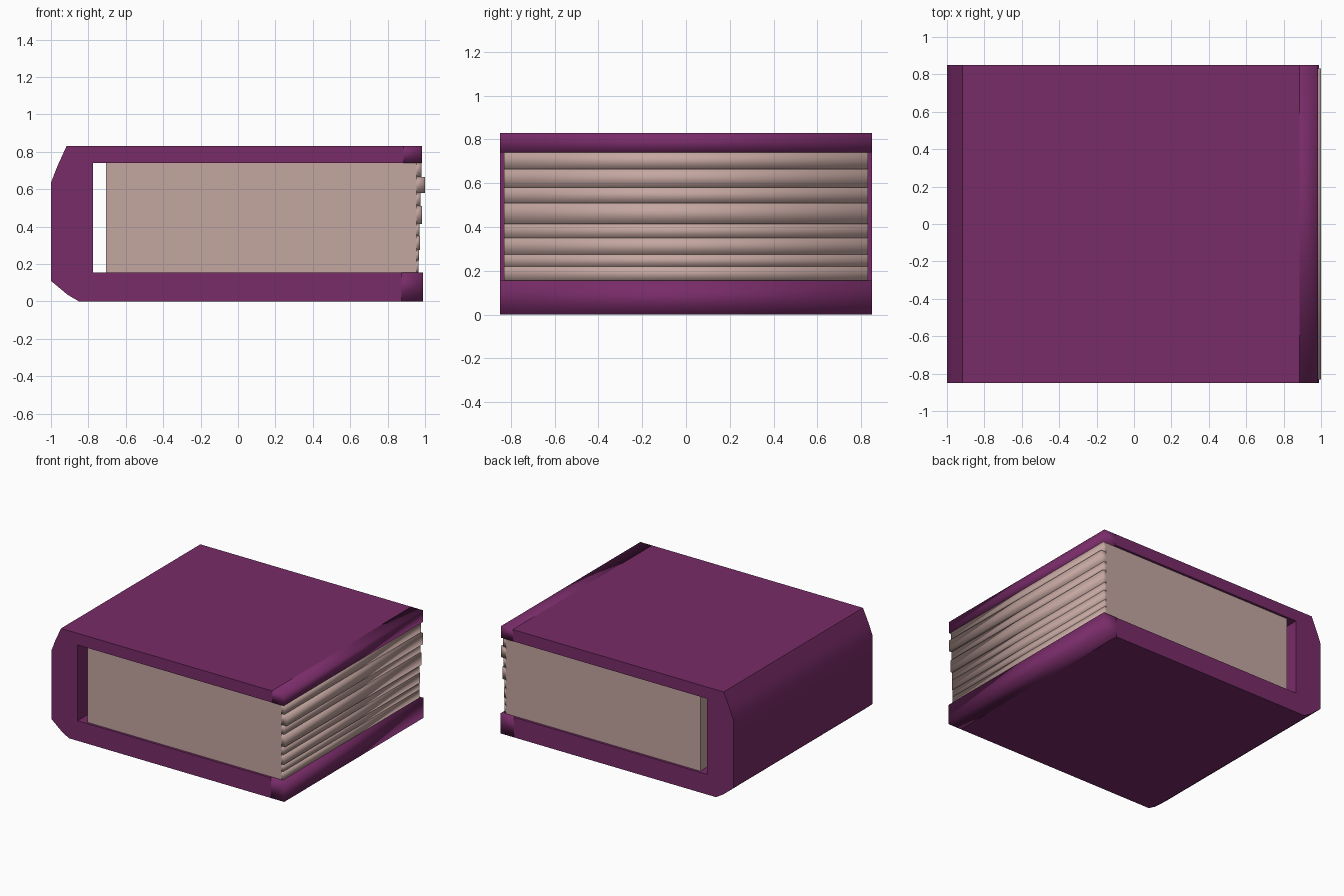
import bpy, bmesh, math

if "Cube" in bpy.data.objects:
    bpy.data.objects.remove(bpy.data.objects["Cube"])


def material(name, color):
    m = bpy.data.materials.new(name)
    m.diffuse_color = (*color, 1)
    m.use_nodes = True
    m.node_tree.nodes["Principled BSDF"].inputs["Base Color"].default_value = m.diffuse_color
    return m


PURPLE = material("cover_purple", (0.19, 0.025, 0.14))
PAPER = material("page_paper", (0.55, 0.38, 0.35))


def finish(name, bm, mat):
    bmesh.ops.recalc_face_normals(bm, faces=bm.faces)
    me = bpy.data.meshes.new(name)
    bm.to_mesh(me)
    bm.free()
    me.materials.append(mat)
    ob = bpy.data.objects.new(name, me)
    bpy.context.collection.objects.link(ob)
    return ob


def extrude_profile(name, pts, half_y, mat):
    """Extrude an x/z outline symmetrically along y."""
    bm = bmesh.new()
    face = bm.faces.new([bm.verts.new((x, -half_y, z)) for x, z in pts])
    ext = bmesh.ops.extrude_face_region(bm, geom=[face])["geom"]
    verts = [v for v in ext if isinstance(v, bmesh.types.BMVert)]
    bmesh.ops.translate(bm, verts=verts, vec=(0, 2 * half_y, 0))
    return finish(name, bm, mat)


def soft_strip(name, x0, x1, z0, z1, half_y, mat):
    """Fully smooth-shaded box, open on the side joining its neighbour."""
    ob = extrude_profile(name, [(x0, z0), (x1, z0), (x1, z1), (x0, z1)], half_y, mat)
    bm = bmesh.new()
    bm.from_mesh(ob.data)
    inner = [f for f in bm.faces if all(abs(v.co.x - x0) < 1e-5 for v in f.verts)]
    bmesh.ops.delete(bm, geom=inner, context='FACES_ONLY')
    for f in bm.faces:
        f.smooth = True
    bm.to_mesh(ob.data)
    bm.free()
    return ob


# Wraparound cover with faceted, rounded spine
cover = extrude_profile("cover", [
    (0.885, 0.83), (-0.917, 0.83), (-0.967, 0.72), (-1.0, 0.635),
    (-1.0, 0.11), (-0.91, 0.035), (-0.85, 0.0), (0.875, 0.0),
    (0.875, 0.155), (-0.775, 0.155), (-0.775, 0.74), (0.885, 0.74)], 0.85, PURPLE)
bpy.context.view_layer.objects.active = cover
cover.select_set(True)
bpy.ops.object.shade_smooth_by_angle(angle=math.radians(30))

# Softly shaded front lips of the two boards
soft_strip("top_board_lip", 0.885, 0.985, 0.74, 0.83, 0.85, PURPLE)
soft_strip("bottom_board_lip", 0.875, 0.99, 0.0, 0.155, 0.85, PURPLE)

# Page block
extrude_profile("page_block", [(-0.705, 0.155), (0.955, 0.155), (0.955, 0.74),
                               (-0.705, 0.74)], 0.832, PAPER)

# Uneven bundles of pages along the fore edge
levels = [0.155, 0.22, 0.275, 0.35, 0.415, 0.51, 0.58, 0.665, 0.74]
reach = [0.966, 0.968, 0.974, 0.97, 0.985, 0.977, 1.0, 0.98]
for i, x in enumerate(reach):
    soft_strip(f"page_bundle_{i + 1}", 0.955, x, levels[i], levels[i + 1], 0.832, PAPER)
